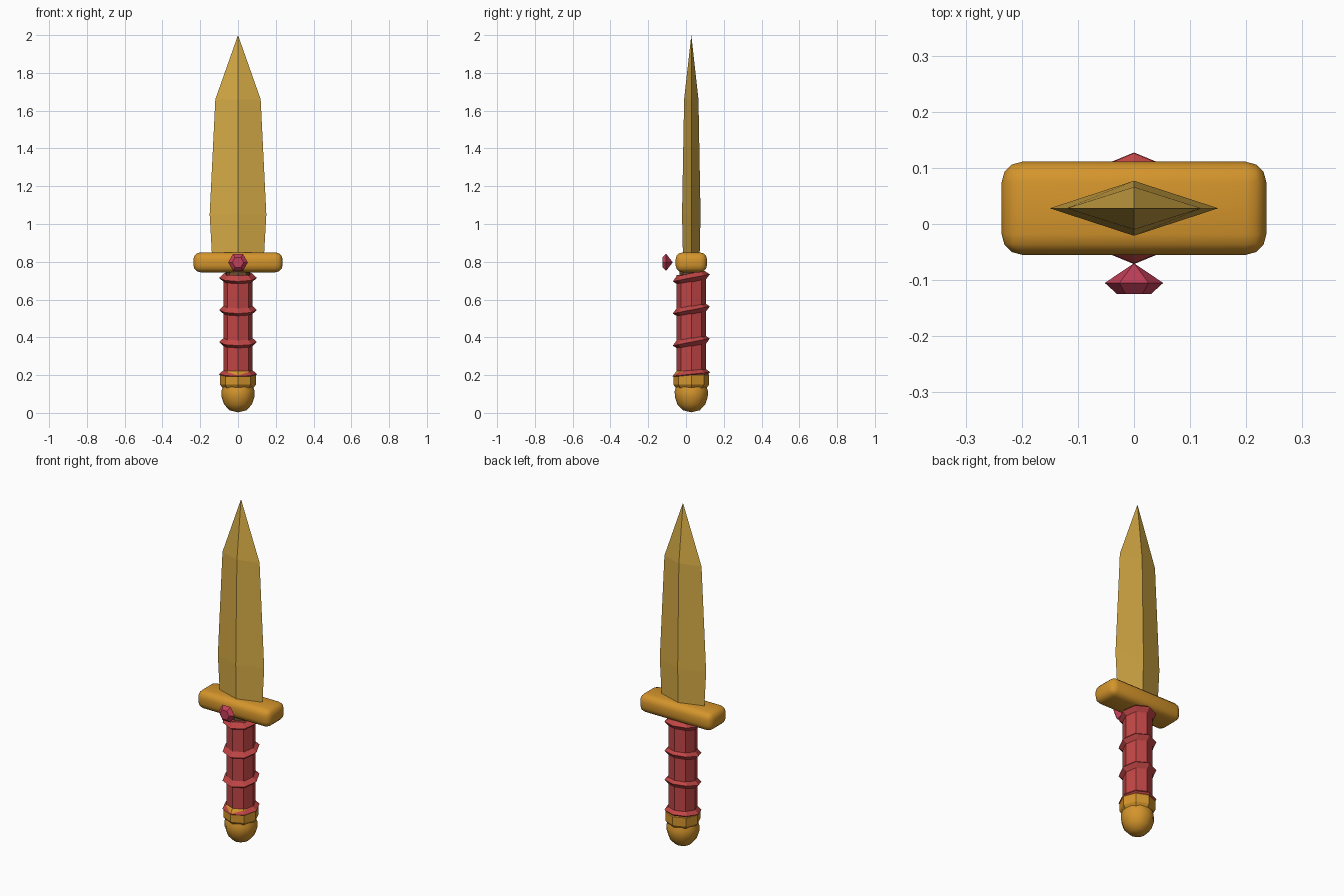
import bpy, bmesh, math
from mathutils import Matrix, Vector

cube = bpy.data.objects.get("Cube")
if cube:
    bpy.data.objects.remove(cube, do_unlink=True)

AXIS_Y = 0.028  # the dagger's centre line


def material(name, rgb):
    mat = bpy.data.materials.new(name)
    mat.use_nodes = True
    mat.diffuse_color = (*rgb, 1)
    mat.node_tree.nodes["Principled BSDF"].inputs["Base Color"].default_value = (*rgb, 1)
    return mat


gold = material("guard gold", (0.66, 0.30, 0.025))
brass = material("blade brass", (0.66, 0.40, 0.06))
red = material("grip red", (0.53, 0.06, 0.06))
ruby = material("gem ruby", (0.55, 0.05, 0.10))
brown = material("core brown", (0.16, 0.08, 0.03))


def finish(name, bm, mat, place):
    """Turn a bmesh into a placed object."""
    bmesh.ops.remove_doubles(bm, verts=bm.verts, dist=0.0001)
    bmesh.ops.recalc_face_normals(bm, faces=bm.faces)
    mesh = bpy.data.meshes.new(name)
    bm.to_mesh(mesh)
    bm.free()
    mesh.materials.append(mat)
    obj = bpy.data.objects.new(name, mesh)
    bpy.context.collection.objects.link(obj)
    obj.matrix_world = place
    return obj


def loft(name, sections, sides, mat, place=Matrix.Translation((0, AXIS_Y, 0)), closed=False):
    """Skin polygon sections given as (x radius, y radius, z)."""
    bm = bmesh.new()
    rings = []
    for rx, ry, z in sections:
        angles = [math.tau * i / sides for i in range(sides)]
        rings.append([bm.verts.new((rx * math.cos(a), ry * math.sin(a), z)) for a in angles])
    pairs = list(zip(rings, rings[1:]))
    if closed:
        pairs.append((rings[-1], rings[0]))
    for low, high in pairs:
        for i in range(sides):
            j = (i + 1) % sides
            bm.faces.new((low[i], low[j], high[j], high[i]))
    if not closed:
        bm.faces.new(rings[0][::-1])
        bm.faces.new(rings[-1])
    return finish(name, bm, mat, place)


def lathe(name, profile, sides, mat, **options):
    return loft(name, [(r, r, z) for r, z in profile], sides, mat, **options)


def smooth(obj, degrees):
    bpy.ops.object.select_all(action="DESELECT")
    obj.select_set(True)
    bpy.context.view_layer.objects.active = obj
    bpy.ops.object.shade_smooth_by_angle(angle=math.radians(degrees))


# Blade: diamond section, swelling above the guard, then tapering to a point
loft("blade", [(0.137, 0.044, 0.82), (0.15, 0.049, 1.05),
               (0.12, 0.038, 1.66), (0, 0, 2.0)], 4, brass)

# Guard: rounded bar
bm = bmesh.new()
bmesh.ops.create_cube(bm, size=1)
bmesh.ops.scale(bm, vec=(0.472, 0.166, 0.105), verts=bm.verts)
bmesh.ops.bevel(bm, geom=bm.edges[:], offset=0.037, offset_type="OFFSET",
                segments=3, profile=0.5, affect="EDGES")
guard = finish("guard", bm, gold, Matrix.Translation((0, AXIS_Y, 0.797)))
smooth(guard, 40)

# Gem: six-sided cut stone facing the front
lathe("guard_gem", [(0, -0.035), (0.052, 0), (0.03, 0.02)], 6, ruby,
      place=Matrix.Translation((0, -0.105, 0.797)) @ Matrix.Rotation(math.pi / 2, 4, "X"))

# Handle core and octagonal grip
lathe("handle_core", [(0.062, 0.2), (0.062, 0.78)], 8, brown)
lathe("grip", [(0.078, 0.17), (0.078, 0.73)], 8, red)

# Slanted ridges around the grip
for n in range(4):
    tilt = math.radians(11 if n else 6)
    lathe(f"grip_ridge_{n + 1}", [(0.074, -0.024), (0.1, 0), (0.074, 0.024)], 8, red, closed=True,
          place=Matrix.Translation((0, AXIS_Y, 0.205 + 0.17 * n)) @ Matrix.Rotation(tilt, 4, "X"))

# Collar and rounded pommel
lathe("pommel_collar", [(0.08, 0.13), (0.095, 0.15), (0.095, 0.2), (0.076, 0.225)], 8, gold)
pommel = lathe("pommel", [(0.08, 0.14), (0.088, 0.115), (0.087, 0.085), (0.074, 0.045),
                          (0.045, 0.014), (0, 0.003)], 12, gold)
smooth(pommel, 45)
